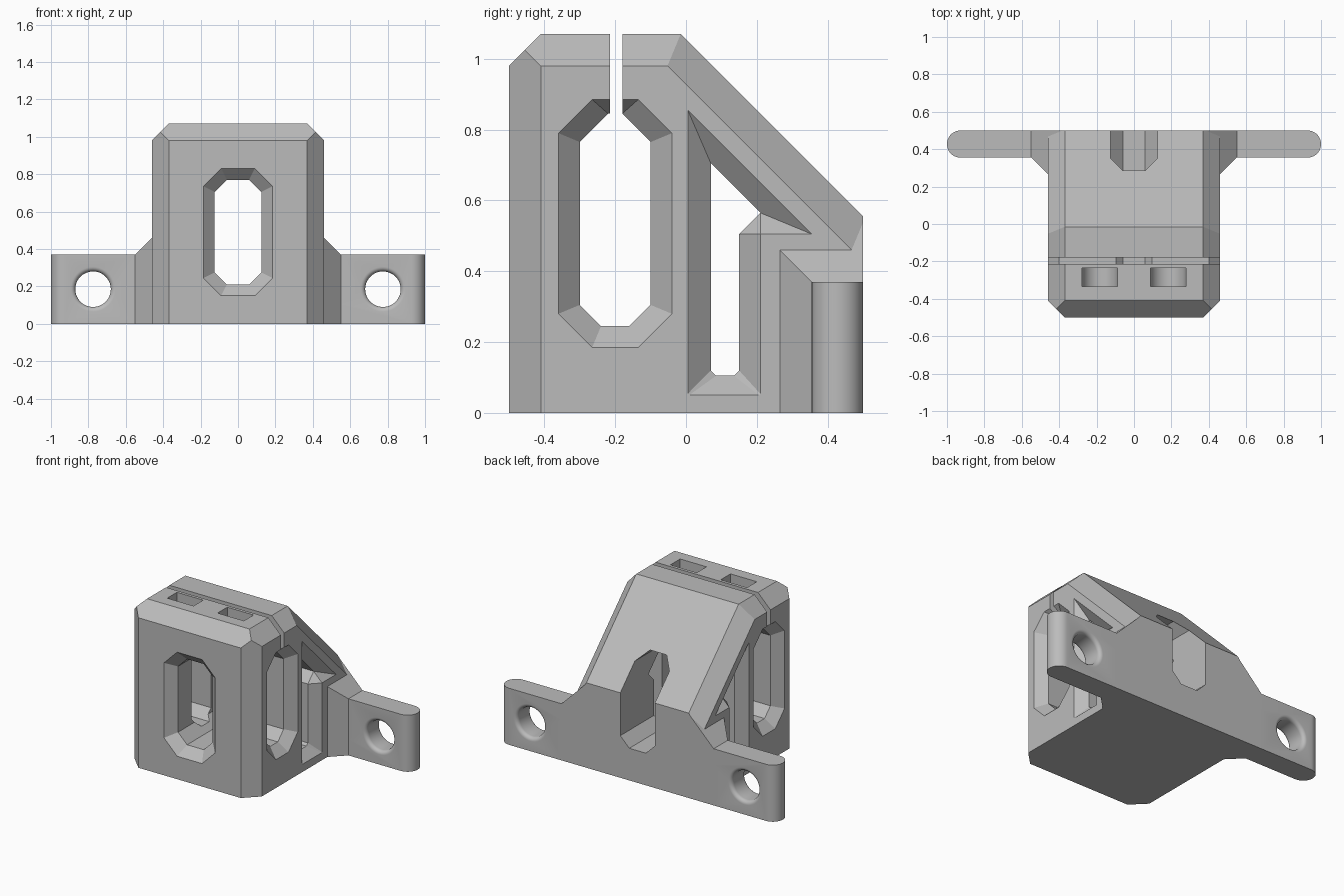
import bpy, bmesh, math
from mathutils import Vector

default = bpy.data.objects.get("Cube")
if default:
    bpy.data.objects.remove(default, do_unlink=True)

grey = bpy.data.materials.new("light_grey")
grey.use_nodes = True
colour = (0.5, 0.5, 0.5, 1)
grey.diffuse_color = colour
grey.node_tree.nodes["Principled BSDF"].inputs["Base Color"].default_value = colour


def finish(name, bm):
    bmesh.ops.recalc_face_normals(bm, faces=bm.faces)
    mesh = bpy.data.meshes.new(name)
    bm.to_mesh(mesh)
    bm.free()
    mesh.materials.append(grey)
    obj = bpy.data.objects.new(name, mesh)
    bpy.context.collection.objects.link(obj)
    return obj


def loft(name, rings):
    """Closed solid skinned through rings of equal point count."""
    bm = bmesh.new()
    loops = [[bm.verts.new(p) for p in ring] for ring in rings]
    n = len(loops[0])
    for a, b in zip(loops, loops[1:]):
        for i in range(n):
            j = (i + 1) % n
            bm.faces.new((a[i], a[j], b[j], b[i]))
    bm.faces.new(loops[0])
    bm.faces.new(loops[-1])
    bmesh.ops.recalc_face_normals(bm, faces=bm.faces)
    bmesh.ops.triangulate(bm, faces=bm.faces)
    return finish(name, bm)


def along_x(points, x):
    return [(x, y, z) for y, z in points]


def along_y(points, y):
    return [(x, y, z) for x, z in points]


def octagon(hw, z0, z1, c):
    return [(-hw + c, z0), (hw - c, z0), (hw, z0 + c), (hw, z1 - c),
            (hw - c, z1), (-hw + c, z1), (-hw, z1 - c), (-hw, z0 + c)]


def box(name, lo, hi):
    base = [(lo[0], lo[1]), (hi[0], lo[1]), (hi[0], hi[1]), (lo[0], hi[1])]
    return loft(name, [[(x, y, z) for x, y in base] for z in (lo[2], hi[2])])


def combine(target, tool, operation):
    mod = target.modifiers.new(operation, "BOOLEAN")
    mod.operation, mod.object, mod.solver = operation, tool, "EXACT"
    bpy.context.view_layer.update()
    graph = bpy.context.evaluated_depsgraph_get()
    mesh = bpy.data.meshes.new_from_object(target.evaluated_get(graph))
    target.modifiers.clear()
    target.data = mesh
    bpy.data.objects.remove(tool, do_unlink=True)


# Main block: a box trimmed by the sloped back and the edge chamfers
W, H, C = 0.46, 1.07, 0.09
SLOPE = 1.055 / math.sqrt(2)
bm = bmesh.new()
bmesh.ops.create_cube(bm, size=1)
for v in bm.verts:
    v.co = Vector((v.co.x * 2 * W, v.co.y, (v.co.z + 0.5) * H))
s = math.sqrt(0.5)
cuts = [((0, s, s), SLOPE), ((0, -1, 1), 0.5 + H - C)]
for side in (-1, 1):
    cuts += [((side, -1, 0), W + 0.5 - C), ((side, 0, 1), W + H - C),
             ((side, s, s), W + SLOPE - C)]
for normal, dist in cuts:
    n = Vector(normal)
    bmesh.ops.bisect_plane(bm, geom=bm.verts[:] + bm.edges[:] + bm.faces[:],
                           plane_co=n * dist / n.length_squared, plane_no=n,
                           clear_outer=True)
    bmesh.ops.holes_fill(bm, edges=[e for e in bm.edges if e.is_boundary])
bracket = finish("mounting_bracket", bm)

# Mounting ears with rounded ends, and flared gussets joining them to the block
EAR_Y, EAR_Z = 0.355, 0.37
R = (0.5 - EAR_Y) / 2
for side in (-1, 1):
    plan = [(0.4, EAR_Y), (0.4, 0.5)]
    for i in range(25):
        a = math.pi * (0.5 - i / 24)
        plan.append((1 - R + R * math.cos(a), 0.5 - R + R * math.sin(a)))
    ear = loft("ear", [[(side * x, y, z) for x, y in plan] for z in (0, EAR_Z)])
    combine(bracket, ear, "UNION")
    rings = []
    for x, grow in ((0.55, 0), (0.38, 0.17)):
        y, z = EAR_Y - grow, EAR_Z + grow
        rings.append(along_x([(y, 0), (0.5, 0), (0.5, z), (y, z)], side * x))
    combine(bracket, loft("gusset", rings), "UNION")

# Screw holes with rounded rims
for side in (-1, 1):
    hole_r, f = 0.095, 0.025
    profile = [(-0.02, hole_r + f)]
    profile += [(f - f * math.cos(t), hole_r + f - f * math.sin(t))
                for t in (math.pi / 12 * i for i in range(7))]
    thick = 0.5 - EAR_Y
    profile += [(thick - d, r) for d, r in reversed(profile)]
    rings = []
    for d, r in profile:
        rings.append([(side * 0.775 + r * math.cos(a), EAR_Y + d, 0.185 + r * math.sin(a))
                      for a in (math.tau * i / 48 for i in range(48))])
    combine(bracket, loft("screw_hole", rings), "DIFFERENCE")

# Front window, bevelled at the front and running out through the sloped back
outer = octagon(0.185, 0.15, 0.83, 0.095)
inner = octagon(0.125, 0.21, 0.77, 0.065)
combine(bracket, loft("front_window", [along_y(outer, -0.6), along_y(outer, -0.5),
                                       along_y(inner, -0.44), along_y(inner, 0.6)]),
        "DIFFERENCE")

# Side windows, bevelled on both sides
shift = -0.2
big = [(y + shift, z) for y, z in octagon(0.16, 0.185, 0.885, 0.095)]
small = [(-0.24, 0.245), (-0.16, 0.245), (-0.1, 0.305), (-0.1, 0.765),
         (-0.18, 0.845), (-0.22, 0.845), (-0.3, 0.765), (-0.3, 0.305)]
rib_big = [(0.005, 0.054), (0.009, 0.05), (0.206, 0.05), (0.21, 0.054),
           (0.21, 0.505), (0.355, 0.505), (0.005, 0.855)]
rib_small = [(0.07, 0.12), (0.085, 0.105), (0.135, 0.105), (0.15, 0.12),
             (0.15, 0.505), (0.21, 0.565), (0.07, 0.705)]
for name, o, i in (("side_window", big, small), ("rear_side_window", rib_big, rib_small)):
    rings = [along_x(o, -0.5), along_x(o, -W), along_x(i, 0.06 - W),
             along_x(i, W - 0.06), along_x(o, W), along_x(o, 0.5)]
    combine(bracket, loft(name, rings), "DIFFERENCE")

# Clamping slit across the top
combine(bracket, box("slit", (-0.6, -0.215, 0.8), (0.6, -0.18, 1.2)), "DIFFERENCE")

# Two top pockets with rounded floors
for side in (-1, 1):
    pocket = [(-0.095, 1.2)]
    pocket += [(-0.095 * math.cos(a), 1.0 - 0.095 * math.sin(a))
               for a in (math.pi * i / 16 for i in range(17))]
    pocket += [(0.095, 1.2)]
    pocket = [(x + side * 0.182, z) for x, z in pocket]
    combine(bracket, loft("pocket", [along_y(pocket, -0.335), along_y(pocket, -0.235)]),
            "DIFFERENCE")

# Clean up flat faces and shade the rounded ones smooth
bm = bmesh.new()
bm.from_mesh(bracket.data)
bmesh.ops.remove_doubles(bm, verts=bm.verts, dist=0.0002)
bmesh.ops.dissolve_limit(bm, angle_limit=0.01, verts=bm.verts, edges=bm.edges)
bm.to_mesh(bracket.data)
bm.free()
bpy.ops.object.select_all(action="DESELECT")
bracket.select_set(True)
bpy.context.view_layer.objects.active = bracket
bpy.ops.object.shade_smooth_by_angle(angle=math.radians(25))
